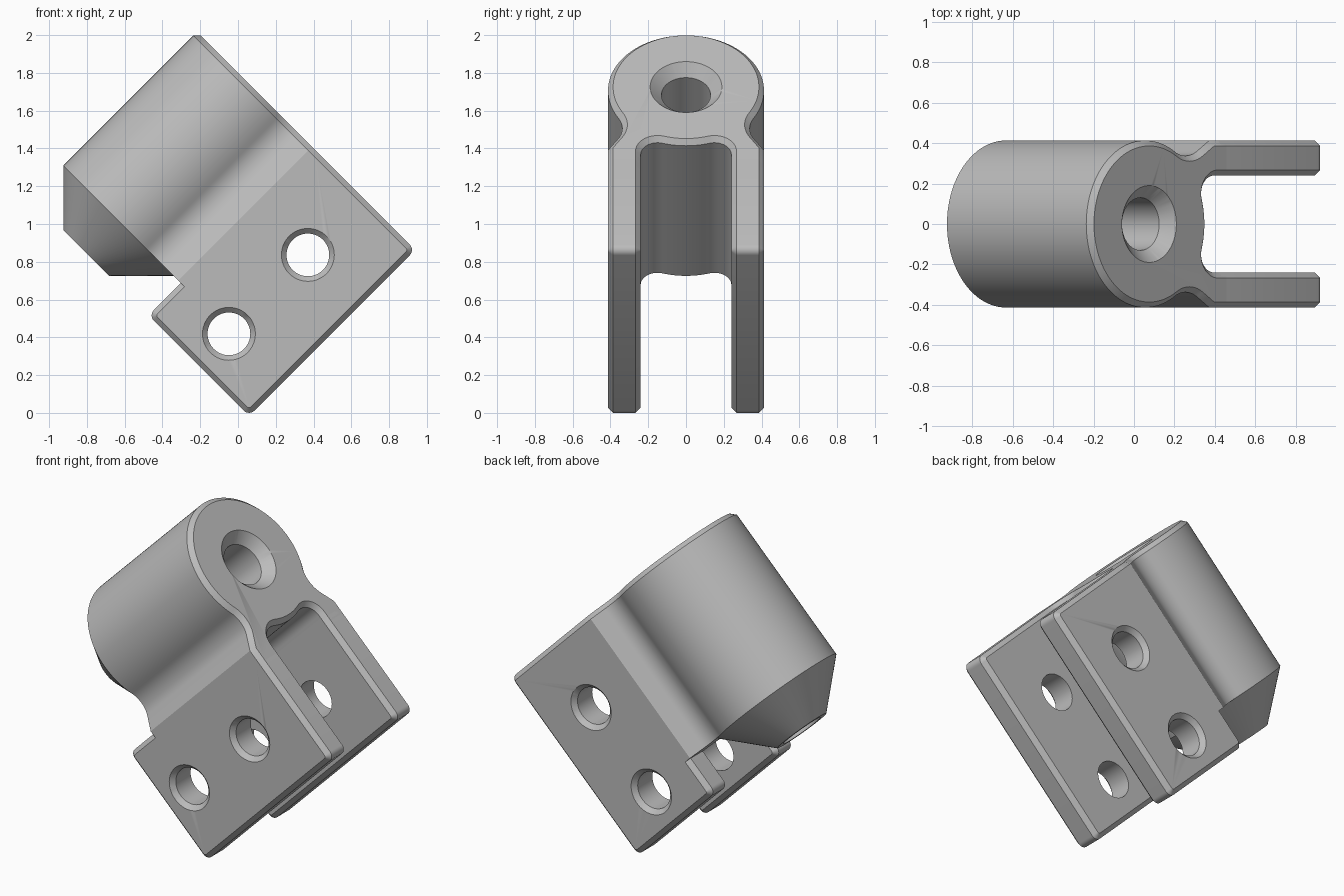
import bpy, bmesh
from math import sin, cos, pi, sqrt, atan2, acos, hypot
from mathutils import Matrix, Vector

if "Cube" in bpy.data.objects:
    bpy.data.objects.remove(bpy.data.objects["Cube"])

grey = bpy.data.materials.new("plain_grey")
grey.use_nodes = True
COLOUR = (0.5, 0.5, 0.5, 1)
grey.diffuse_color = COLOUR
grey.node_tree.nodes["Principled BSDF"].inputs["Base Color"].default_value = COLOUR

# Tilted frame: a runs along the plates, y across, u along the barrel axis
S = sqrt(0.5)
FRAME = Matrix(((S, 0, S), (0, 1, 0), (-S, 0, S)))

R, CENTRE = 0.413, -1.167          # barrel radius and axis position
U_LOW, U_STEP, U_TOP = 0.03, 0.272, 1.273
A_NOTCH, A_END = -0.70, 0.053
INNER = 0.24                       # half width of the slot
CHAMFER = 0.027


def finish(bm, name, place):
    for v in bm.verts:
        v.co = FRAME @ place(v.co)
    bmesh.ops.recalc_face_normals(bm, faces=bm.faces[:])
    mesh = bpy.data.meshes.new(name)
    bm.to_mesh(mesh)
    bm.free()
    mesh.materials.append(grey)
    ob = bpy.data.objects.new(name, mesh)
    bpy.context.collection.objects.link(ob)
    return ob


def prism(name, outline, low, high, chamfer_low, place):
    """Extrude an outline, with chamfered rims."""
    bm = bmesh.new()
    start = low + (CHAMFER if chamfer_low else 0)
    base = [bm.verts.new((p[0], p[1], start)) for p in outline]
    top = [bm.verts.new((p[0], p[1], high - CHAMFER)) for p in outline]
    n = len(outline)
    for i in range(n):
        j = (i + 1) % n
        bm.faces.new((base[i], base[j], top[j], top[i]))
    caps = [(bm.faces.new(top), CHAMFER)]
    bottom = bm.faces.new(base[::-1])
    if chamfer_low:
        caps.append((bottom, -CHAMFER))
    bmesh.ops.recalc_face_normals(bm, faces=bm.faces[:])
    for face, shift in caps:
        bmesh.ops.inset_region(bm, faces=[face], thickness=CHAMFER,
                               use_even_offset=True, use_boundary=True)
        for v in face.verts:
            v.co.z += shift
    return finish(bm, name, place)


def lathe(name, profile, place, closed=False, n=96):
    """Revolve (radius, height) pairs; closed makes a hollow ring."""
    bm = bmesh.new()
    rings = [[bm.verts.new((r * cos(2 * pi * i / n), r * sin(2 * pi * i / n), h))
              for i in range(n)] for r, h in profile]
    pairs = list(zip(rings, rings[1:]))
    if closed:
        pairs.append((rings[-1], rings[0]))
    else:
        bm.faces.new(rings[0])
        bm.faces.new(rings[-1])
    for lo, hi in pairs:
        for i in range(n):
            j = (i + 1) % n
            bm.faces.new((lo[i], lo[j], hi[j], hi[i]))
    return finish(bm, name, place)


def arc(cx, cy, r, start, end, n):
    return [(cx + r * cos(start + (end - start) * i / n),
             cy + r * sin(start + (end - start) * i / n)) for i in range(n + 1)]


def cut(ob, cutter):
    mod = ob.modifiers.new("hole", 'BOOLEAN')
    mod.operation = 'DIFFERENCE'
    mod.solver = 'EXACT'
    mod.object = cutter
    bpy.context.view_layer.objects.active = ob
    bpy.ops.object.modifier_apply(modifier=mod.name)
    bpy.data.objects.remove(cutter)


def on_axis(co):
    return Vector((co.x + CENTRE, co.y, co.z))


# Barrel outline: round back, hollow neck, sloped shoulder, filleted slot end
neck_r, neck_a = 0.15, -0.885
neck_y = sqrt((R + neck_r) ** 2 - (neck_a - CENTRE) ** 2)
neck_angle = atan2(neck_y, neck_a - CENTRE)
shoulder = (-0.72, R)
da, dy = shoulder[0] - neck_a, shoulder[1] - neck_y
neck_end = atan2(dy, da) - acos(neck_r / hypot(da, dy))

fillet = 0.09
fil_y = INNER - fillet
fil_a = CENTRE + sqrt((R + fillet) ** 2 - fil_y ** 2)
fil_angle = atan2(fil_y, fil_a - CENTRE)

half = arc(CENTRE, 0, R, pi, neck_angle, 40)
half += arc(neck_a, neck_y, neck_r, neck_angle - pi, neck_end, 14)[1:]
half += [shoulder, (-0.60, R), (-0.60, INNER)]
half += arc(fil_a, fil_y, fillet, pi / 2, pi + fil_angle, 14)
half += arc(CENTRE, 0, R, fil_angle, 0, 8)[1:]
outline = half + [(a, -y) for a, y in half[-2:0:-1]]

barrel = prism("barrel", outline, U_STEP, U_TOP, False, lambda co: co.copy())

# Countersunk bore through the barrel
BORE, SINK = 0.13, 0.19
cut(barrel, lathe("bore_cutter",
                  [(BORE, 0.1), (BORE, U_TOP - 0.06), (SINK, U_TOP), (SINK + 0.03, U_TOP + 0.03)],
                  on_axis))

# Tapered nose below the barrel, with the bore running on through it
tip = R - (U_STEP - U_LOW)
nose = lathe("tapered_nose",
             [(BORE, U_LOW), (tip, U_LOW), (R, U_STEP), (BORE, U_STEP)],
             on_axis, closed=True)

# Two mounting plates with rounded corners and two countersunk holes each
c = 0.04
plate = []
for k, (a, u) in enumerate(((A_NOTCH, U_LOW), (A_END, U_LOW), (A_END, U_TOP), (A_NOTCH, U_TOP))):
    ca = a + c if a == A_NOTCH else a - c
    cu = u + c if u == U_LOW else u - c
    plate += arc(ca, cu, c, pi + k * pi / 2, 1.5 * pi + k * pi / 2, 8)

parts = [barrel, nose]
HOLE = 0.113
for side, name in ((1, "left_plate"), (-1, "right_plate")):
    ob = prism(name, plate, INNER, R, True, lambda co: Vector((co.x, side * co.z, co.y)))
    for hole_u in (0.262, 0.853):
        cut(ob, lathe("hole_cutter",
                      [(HOLE, INNER - 0.05), (HOLE, R - CHAMFER),
                       (HOLE + CHAMFER, R), (HOLE + CHAMFER + 0.03, R + 0.03)],
                      lambda co: Vector((co.x - 0.33, side * co.z, co.y + hole_u)), n=64))
    parts.append(ob)

# Smooth the curves, keep the edges crisp
bpy.ops.object.select_all(action='DESELECT')
for ob in parts:
    ob.select_set(True)
bpy.context.view_layer.objects.active = barrel
bpy.ops.object.shade_smooth_by_angle(angle=0.44)
